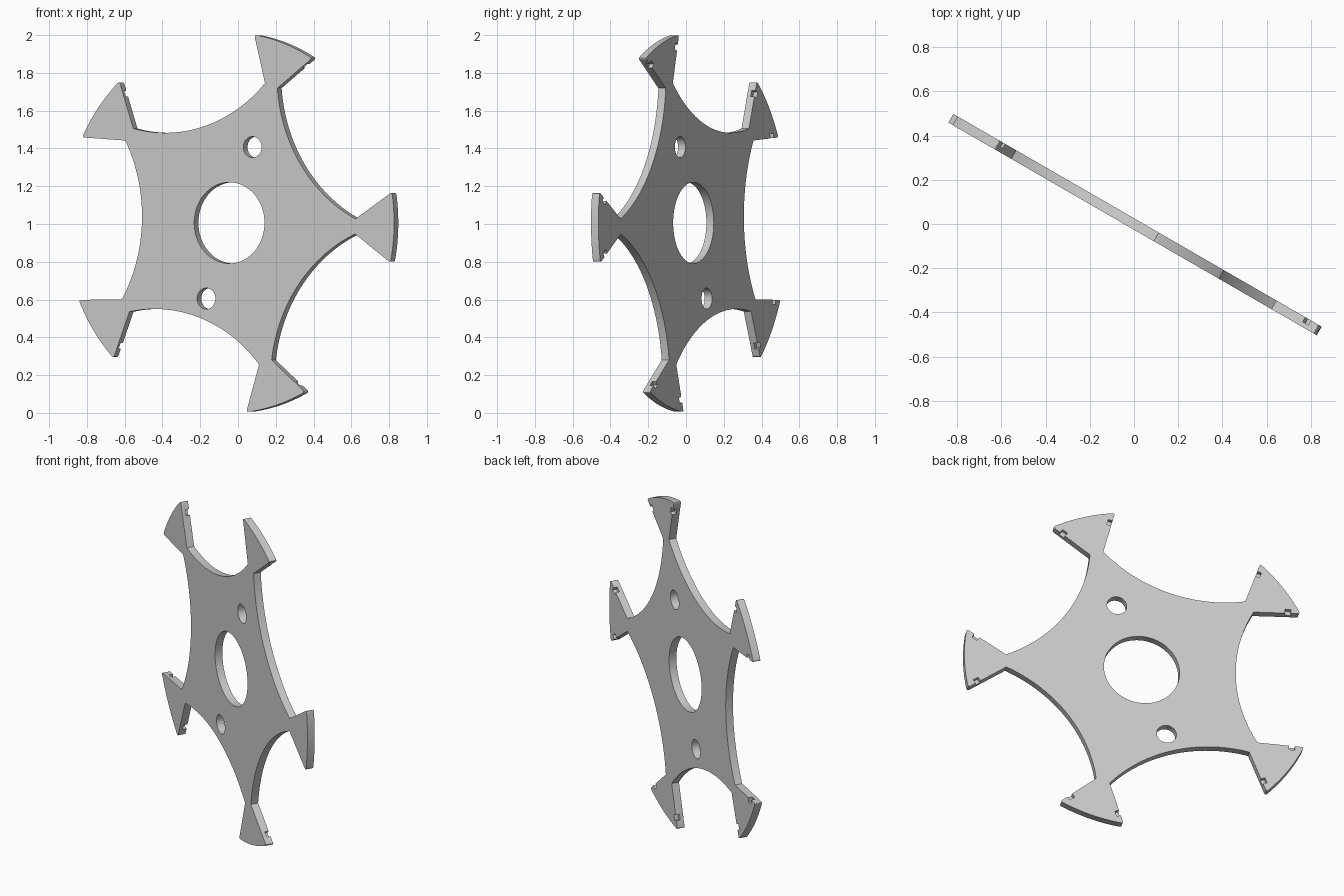
import bpy, bmesh
from math import cos, sin, pi, radians, atan2, hypot
from mathutils import Matrix, Vector

if "Cube" in bpy.data.objects:
    bpy.data.objects.remove(bpy.data.objects["Cube"])

THICK = 0.045
CENTRE = (-0.04, 1.006)      # hub centre in the plate's own plane
START = radians(-1.4)        # direction of the first arm
R_TIP, R_NECK, NECK_HALF = 1.007, 0.77, 0.04
TIP_ANGLE = radians(10.7)
VALLEY = 0.534               # radius at the middle of each scallop


def polar(r, a):
    return Vector((r * cos(a), r * sin(a)))


def turn(p, a):
    return Vector((p.x * cos(a) - p.y * sin(a), p.x * sin(a) + p.y * cos(a)))


def rounded(prev, corner, nxt, d=0.016, n=5):
    """Small quadratic rounding of a corner."""
    a = corner + (prev - corner).normalized() * d
    b = corner + (nxt - corner).normalized() * d
    return [a * (1 - t) ** 2 + corner * 2 * t * (1 - t) + b * t * t
            for t in (i / n for i in range(n + 1))]


def arm_profile():
    """One fifth of the outline: flared tip, then scallop to the next arm."""
    neck_lo, neck_hi = Vector((R_NECK, -NECK_HALF)), Vector((R_NECK, NECK_HALF))
    lo, hi = polar(R_TIP, -TIP_ANGLE), polar(R_TIP, TIP_ANGLE)
    arc = [polar(R_TIP, TIP_ANGLE * (i / 6 - 1)) for i in range(1, 12)]
    pts = rounded(neck_lo, lo, arc[0]) + arc + rounded(arc[-1], hi, neck_hi)
    pts.append(neck_hi)
    # circular scallop, centred on the bisector between two arms
    half = pi / 5
    e = turn(neck_hi, -half)
    sag, chord = e.x - VALLEY, abs(e.y)
    rad = (chord ** 2 + sag ** 2) / (2 * sag)
    span = atan2(chord, rad - sag)
    n = 32
    for i in range(n + 1):
        t = -span + 2 * span * i / n
        p = Vector((VALLEY + rad - rad * cos(t), rad * sin(t)))
        if i:
            pts.append(turn(p, half))
    return pts


def mesh_object(name, bm):
    bmesh.ops.recalc_face_normals(bm, faces=bm.faces)
    me = bpy.data.meshes.new(name)
    bm.to_mesh(me)
    bm.free()
    ob = bpy.data.objects.new(name, me)
    bpy.context.collection.objects.link(ob)
    # stand the plate upright and turn it 30 degrees
    ob.rotation_euler = (pi / 2, 0, radians(-30))
    return ob


hub = Vector(CENTRE)

# star plate
bm = bmesh.new()
outline = [turn(p, START + k * 2 * pi / 5) + hub for k in range(5) for p in arm_profile()]
face = bm.faces.new([bm.verts.new((p.x, p.y, -THICK / 2)) for p in outline])
ext = bmesh.ops.extrude_face_region(bm, geom=[face])
bmesh.ops.translate(bm, vec=(0, 0, THICK),
                    verts=[g for g in ext['geom'] if isinstance(g, bmesh.types.BMVert)])
plate = mesh_object("star_plate", bm)

# cutters: centre bore, two bolt holes, clip notches on the back of each tip
bm = bmesh.new()
bolt = START + radians(72)
for pos, r, seg in ((Vector((0, 0)), 0.215, 72),
                    (polar(0.425, bolt), 0.056, 36),
                    (polar(0.425, bolt + pi), 0.056, 36)):
    p = pos + hub
    bmesh.ops.create_cone(bm, cap_ends=True, segments=seg, radius1=r, radius2=r,
                          depth=0.2, matrix=Matrix.Translation((p.x, p.y, 0)))
neck, tip = Vector((R_NECK, NECK_HALF)), polar(R_TIP, TIP_ANGLE)
edge = tip - neck
for k in range(5):
    for side in (1, -1):
        q = neck + edge * 0.74
        a = START + k * 2 * pi / 5
        p = turn(Vector((q.x, q.y * side)), a) + hub
        m = (Matrix.Translation((p.x, p.y, -0.024))
             @ Matrix.Rotation(a + side * atan2(edge.y, edge.x), 4, 'Z')
             @ Matrix.Diagonal((0.034, 0.05, 0.05, 1)))
        bmesh.ops.create_cube(bm, size=1, matrix=m)
cutter = mesh_object("hole_cutter", bm)
cutter.hide_render = True

bpy.context.view_layer.objects.active = plate
plate.select_set(True)
mod = plate.modifiers.new("holes", 'BOOLEAN')
mod.operation = 'DIFFERENCE'
mod.solver = 'EXACT'
mod.object = cutter
bpy.ops.object.modifier_apply(modifier=mod.name)
bpy.data.objects.remove(cutter)
bpy.ops.object.shade_smooth_by_angle(angle=radians(30))
